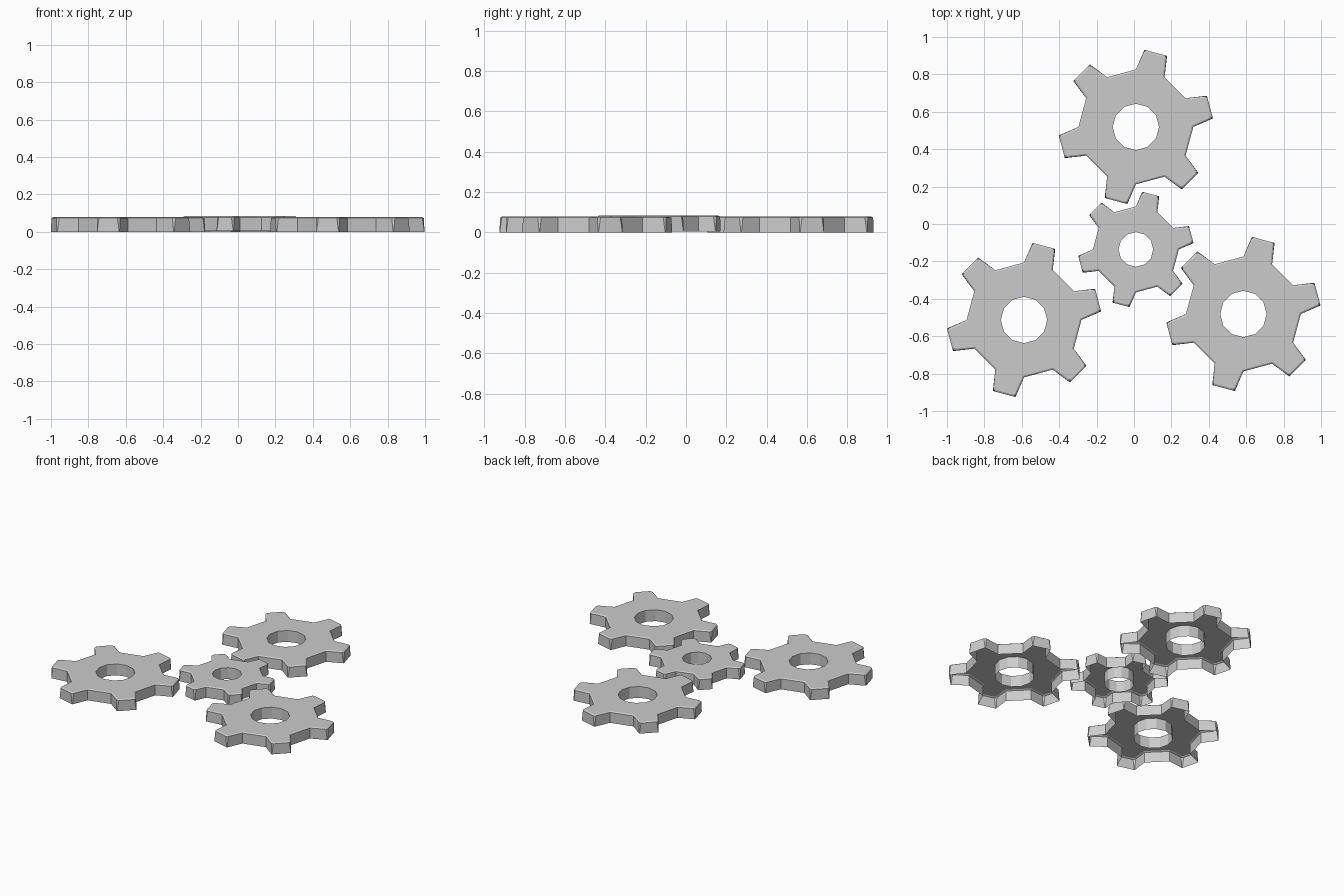
import bpy
import bmesh
import math
from mathutils import Vector

if "Cube" in bpy.data.objects:
    bpy.data.objects.remove(bpy.data.objects["Cube"])

TEETH = 6
TURN = math.radians(15)          # direction of the first tooth
STEP = 2 * math.pi / TEETH
HEIGHT = 0.079
BEVEL = 0.009
DROP = 0.006

grey = bpy.data.materials.new("plain grey")
grey.diffuse_color = (0.6, 0.6, 0.6, 1)
grey.use_nodes = True
grey.node_tree.nodes["Principled BSDF"].inputs["Base Color"].default_value = grey.diffuse_color


def outline(size, corner):
    """Six points per tooth: root, two cut tip corners, root."""
    root, tip, half = 0.307 * size, 0.41 * size, 0.063 * size
    u0, v0 = root * math.cos(TURN), root * math.sin(TURN)
    tooth = [(u0, -v0), (tip - corner, -half), (tip, -half + corner),
             (tip, half - corner), (tip - corner, half), (u0, v0)]
    pts = []
    for k in range(TEETH):
        a = TURN + k * STEP
        c, s = math.cos(a), math.sin(a)
        pts += [Vector((u * c - v * s, u * s + v * c)) for u, v in tooth]
    return pts


def inset(pts, d):
    """Move every edge of a counter-clockwise outline inward by d."""
    result = []
    for i, p in enumerate(pts):
        e1 = (p - pts[i - 1]).normalized()
        e2 = (pts[(i + 1) % len(pts)] - p).normalized()
        n1, n2 = Vector((-e1.y, e1.x)), Vector((-e2.y, e2.x))
        result.append(p + (n1 + n2) * (d / (1 + n1.dot(n2))))
    return result


def gear(name, x, y, size, base):
    bm = bmesh.new()

    def ring(pts, z):
        return [bm.verts.new((p.x, p.y, z)) for p in pts]

    def bridge(a, b):
        n = len(a)
        for i in range(n):
            j = (i + 1) % n
            bm.faces.new((a[i], a[j], b[j], b[i]))

    # outer wall and beveled top rim; the underside stays open
    shoulder = outline(size, 0.012)
    low = ring(outline(size, 0.002), 0)
    mid = ring(shoulder, HEIGHT - DROP)
    top = ring(inset(shoulder, BEVEL), HEIGHT)
    bridge(low, mid)
    bridge(mid, top)

    # top plate: one face per tooth and a band around the hole
    for k in range(TEETH):
        bm.faces.new(top[6 * k:6 * k + 6])
    roots = [top[6 * k + i] for k in range(TEETH) for i in (0, 5)]
    circle = [Vector((math.cos(i * STEP / 2), math.sin(i * STEP / 2))) * 0.124 * size
              for i in range(2 * TEETH)]
    hole_top = ring(circle, HEIGHT)
    bridge(roots, hole_top)

    # tube through the hole
    bridge(hole_top, ring(circle, 0))

    mesh = bpy.data.meshes.new(name)
    bm.to_mesh(mesh)
    bm.free()
    mesh.materials.append(grey)
    obj = bpy.data.objects.new(name, mesh)
    obj.location = (x, y, base)
    bpy.context.collection.objects.link(obj)


gear("back_gear", 0.01, 0.519, 1, 0)
gear("left_gear", -0.588, -0.513, 1, 0)
gear("right_gear", 0.585, -0.481, 1, 0)
gear("small_center_gear", 0.01, -0.136, 0.748, 0.005)
